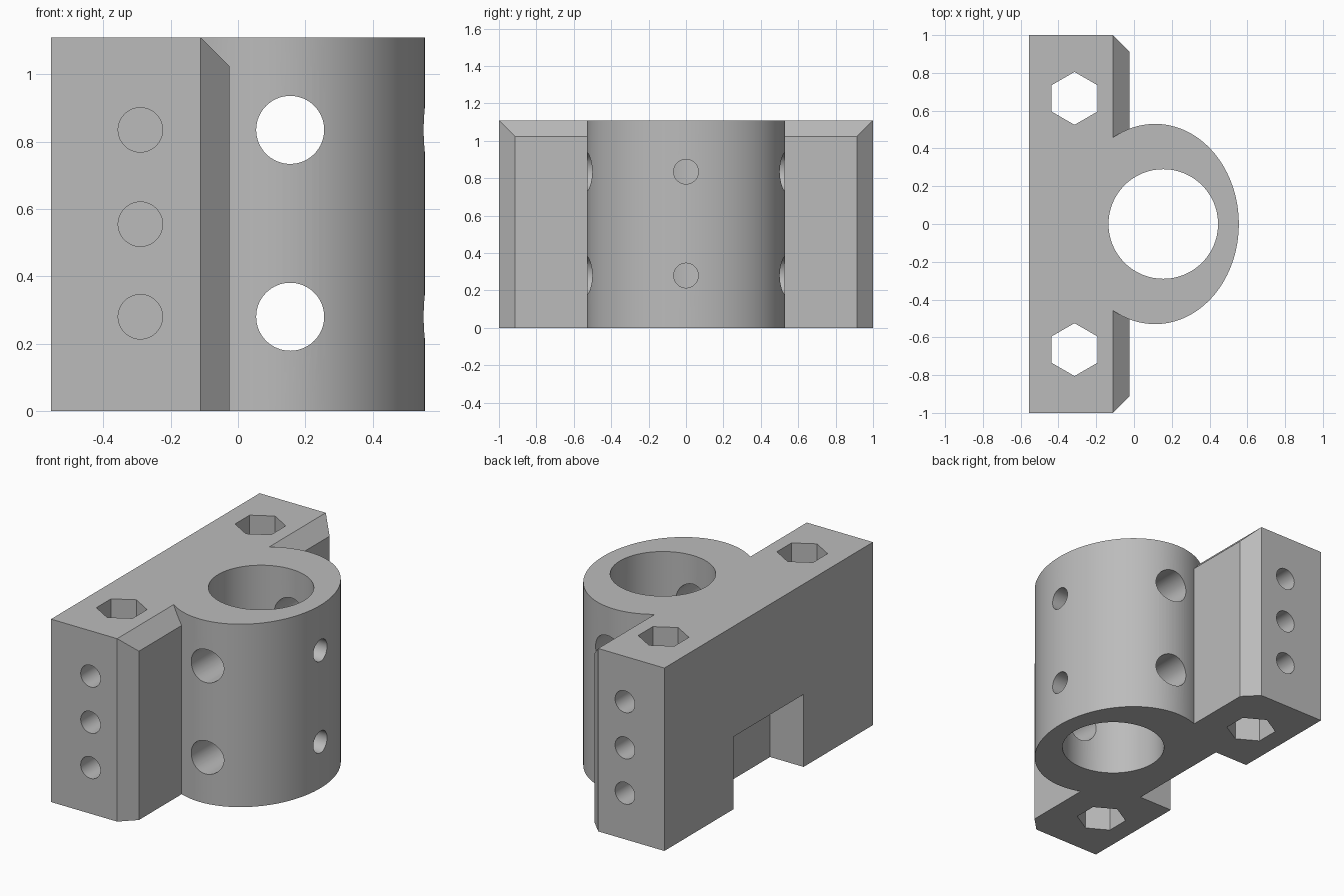
import bpy, bmesh, math
from mathutils import Matrix

cube = bpy.data.objects.get("Cube")
if cube:
    bpy.data.objects.remove(cube, do_unlink=True)

HEIGHT = 1.11
ROWS = (0.28, 0.835)          # heights of the holes in the sleeve
BORE_X = 0.155

grey = bpy.data.materials.new("plain grey")
grey.use_nodes = True
colour = (0.5, 0.5, 0.5, 1)
grey.diffuse_color = colour
grey.node_tree.nodes["Principled BSDF"].inputs["Base Color"].default_value = colour


def make_object(name, bm):
    mesh = bpy.data.meshes.new(name)
    bm.to_mesh(mesh)
    bm.free()
    obj = bpy.data.objects.new(name, mesh)
    bpy.context.collection.objects.link(obj)
    mesh.materials.append(grey)
    return obj


def box(name, low, high):
    bm = bmesh.new()
    bmesh.ops.create_cube(bm, size=1)
    for v in bm.verts:
        v.co = [high[i] if v.co[i] > 0 else low[i] for i in range(3)]
    return make_object(name, bm)


def prism(name, centre, radius, length, axis="Z", sides=64, stretch=1.0):
    bm = bmesh.new()
    bmesh.ops.create_cone(bm, cap_ends=True, segments=sides, radius1=radius,
                          radius2=radius, depth=length)
    turn = {"X": Matrix.Rotation(math.pi / 2, 4, "Y"),
            "Y": Matrix.Rotation(math.pi / 2, 4, "X"),
            "Z": Matrix.Identity(4)}[axis]
    place = Matrix.Translation(centre) @ turn @ Matrix.Diagonal((stretch, 1, 1, 1))
    bmesh.ops.transform(bm, matrix=place, verts=bm.verts)
    return make_object(name, bm)


def combine(target, tool, operation):
    mod = target.modifiers.new(tool.name, "BOOLEAN")
    mod.operation = operation
    mod.solver = "EXACT"
    mod.object = tool
    bpy.context.view_layer.objects.active = target
    bpy.ops.object.modifier_apply(modifier=mod.name)
    bpy.data.objects.remove(tool, do_unlink=True)


# Mounting block, chamfered around the face that carries the sleeve
body = box("clamp_bracket", (-0.555, -1, 0), (-0.025, 1, HEIGHT))
bm = bmesh.new()
bm.from_mesh(body.data)
edges = [e for e in bm.edges
         if all(v.co.x > -0.1 for v in e.verts) and any(v.co.z > 1 for v in e.verts)]
bmesh.ops.bevel(bm, geom=edges, offset=0.086, segments=1, affect="EDGES")
bm.to_mesh(body.data)
bm.free()

# Oval sleeve
sleeve = prism("sleeve", (0.112, 0, HEIGHT / 2), 0.53, HEIGHT, sides=128, stretch=0.443 / 0.53)
combine(body, sleeve, "UNION")

# Main bore, and the notch under the rear face
cutters = [prism("bore", (BORE_X, 0, HEIGHT / 2), 0.29, 2, sides=96),
           box("notch", (-0.7, -0.335, -0.1), (-0.33, 0.335, 0.44))]

# Cross holes and set screw holes in the sleeve
for z in ROWS:
    cutters.append(prism("cross_hole", (BORE_X, 0, z), 0.101, 2, "Y"))
    cutters.append(prism("set_screw_hole", (0.45, 0, z), 0.066, 0.5, "X", 48))

# Hexagonal shafts and blind end holes, the same on both sides
for side in (-1, 1):
    cutters.append(prism("hex_shaft", (-0.315, 0.665 * side, HEIGHT / 2), 0.14, 2, sides=6))
    for z in (0.28, 0.555, 0.835):
        cutters.append(prism("end_hole", (-0.29, 0.8 * side, z), 0.066, 0.6, "Y", 48))

for cutter in cutters:
    combine(body, cutter, "DIFFERENCE")

bpy.ops.object.select_all(action="DESELECT")
body.select_set(True)
bpy.context.view_layer.objects.active = body
bpy.ops.object.shade_smooth_by_angle(angle=math.radians(25))
